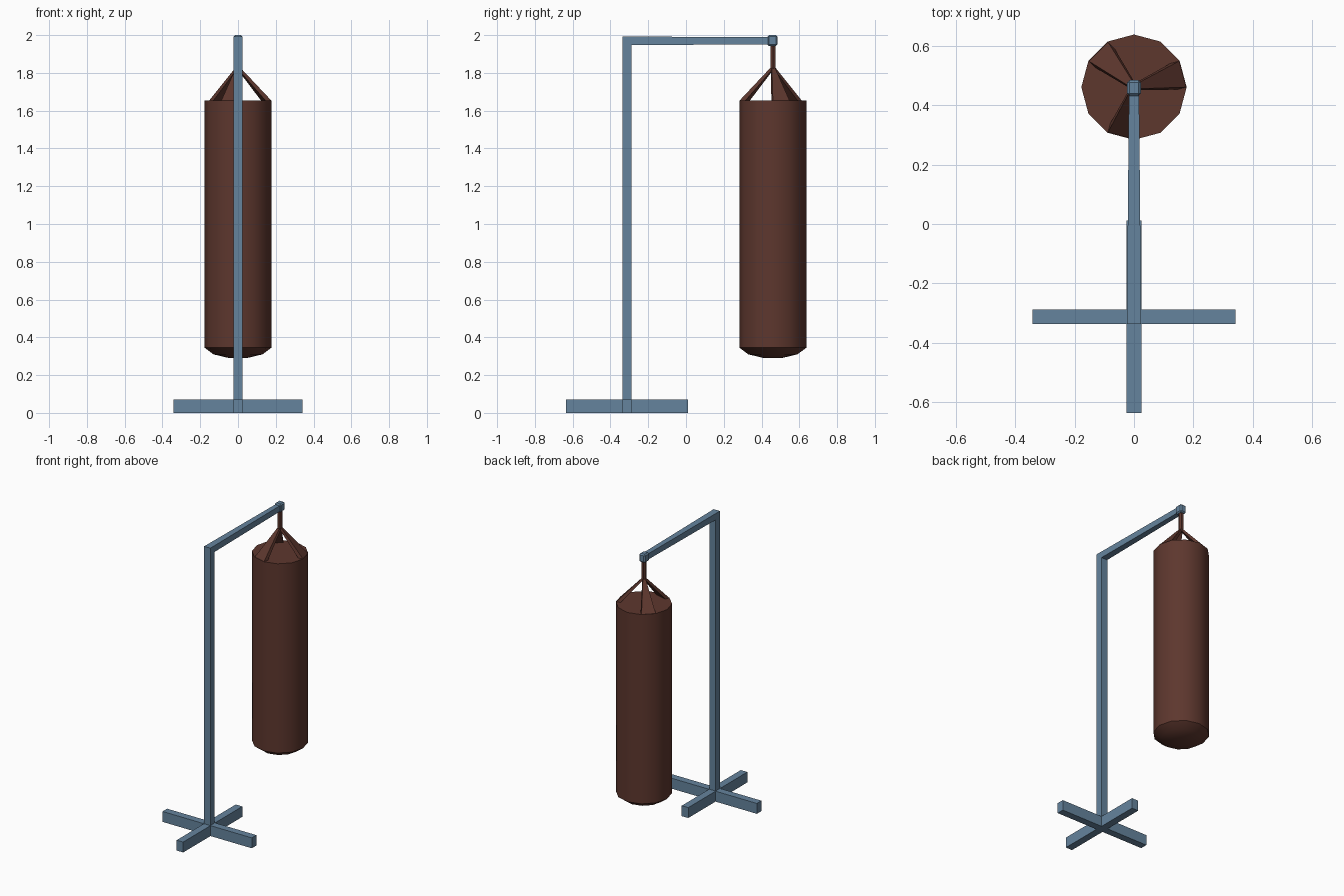
import bpy, bmesh, math
from mathutils import Vector

if "Cube" in bpy.data.objects:
    bpy.data.objects.remove(bpy.data.objects["Cube"])

BAG_Y, R = 0.46, 0.177


def material(name, rgb):
    m = bpy.data.materials.new(name)
    m.diffuse_color = (*rgb, 1)
    m.use_nodes = True
    m.node_tree.nodes["Principled BSDF"].inputs["Base Color"].default_value = m.diffuse_color
    return m


steel = material("blue_steel", (0.13, 0.23, 0.34))
leather = material("brown_leather", (0.11, 0.038, 0.027))


def finish(name, bm, mat):
    bmesh.ops.recalc_face_normals(bm, faces=bm.faces)
    me = bpy.data.meshes.new(name)
    bm.to_mesh(me)
    bm.free()
    ob = bpy.data.objects.new(name, me)
    bpy.context.collection.objects.link(ob)
    me.materials.append(mat)
    return ob


def loft(name, rings, mat):
    """Join equal-length rings of points and cap both ends."""
    bm = bmesh.new()
    vs = [[bm.verts.new(p) for p in ring] for ring in rings]
    n = len(rings[0])
    for a, b in zip(vs, vs[1:]):
        for i in range(n):
            j = (i + 1) % n
            bm.faces.new((a[i], a[j], b[j], b[i]))
    bm.faces.new(vs[0][::-1])
    bm.faces.new(vs[-1])
    return finish(name, bm, mat)


def rect(x, y0, y1, z):
    return [(-x, y0, z), (x, y0, z), (x, y1, z), (-x, y1, z)]


def circle(r, z, n=12):
    return [(r * math.cos(math.tau * i / n), BAG_Y + r * math.sin(math.tau * i / n), z)
            for i in range(n)]


# Cross-shaped floor base, one plus outline extruded upward
w, ln, cy = 0.025, 0.342, -0.312
quarter = [(ln, -w), (ln, w), (w, w)]
plus = []
for k in range(4):
    c, s = [(1, 0), (0, 1), (-1, 0), (0, -1)][k]
    for px, py in quarter:
        x, y = c * px - s * py, s * px + c * py
        if abs(y) > 0.3:
            y = math.copysign(0.323, y)
        plus.append((x, y + cy))
loft("floor_base", [[(x, y, z) for x, y in plus] for z in (0, 0.072)], steel)

# Upright post and the slightly tapering overhead arm
loft("upright_post", [rect(0.024, -0.337, -0.289, z) for z in (0.07, 1.95)], steel)


def arm_ring(y, x, z0, z1):
    return [(-x, y, z0), (x, y, z0), (x, y, z1), (-x, y, z1)]


loft("overhead_arm", [arm_ring(-0.337, 0.024, 1.948, 1.992),
                      arm_ring(0.44, 0.017, 1.95, 1.99)], steel)

# Bevelled block at the arm tip
tip = loft("arm_tip_block", [rect(0.023, 0.431, 0.484, z) for z in (1.942, 2.0)], steel)
bev = tip.modifiers.new("bevel", 'BEVEL')
bev.width, bev.segments = 0.008, 1

# Hanging rod
loft("hanging_rod", [circle(0.016, z, 6) for z in (1.81, 1.945)], leather)

# Twelve-sided bag with a shallow domed bottom
bag = loft("punch_bag", [circle(0.05, 0.291), circle(0.13, 0.31), circle(R, 0.345),
                         circle(R, 1.655)], leather)
bpy.context.view_layer.objects.active = bag
bag.select_set(True)
bpy.ops.object.shade_smooth_by_angle(angle=math.radians(50))

# Three straps rising from rim edges to the rod
rim = circle(R, 1.653)
centre = Vector((0, BAG_Y, 0))
for k in range(3):
    a, b = Vector(rim[4 * k]), Vector(rim[4 * k + 1])
    out = ((a + b) / 2 - centre)
    out.z = 0
    out.normalize()
    side = (b - a).normalized()
    inner = -out * 0.032
    top = centre + Vector((0, 0, 1.825))
    t = [top + out * 0.013 - side * 0.009, top + out * 0.013 + side * 0.009,
         top - out * 0.006 + side * 0.009, top - out * 0.006 - side * 0.009]
    loft(f"bag_strap_{k + 1}", [[a, b, b + inner, a + inner], t], leather)
